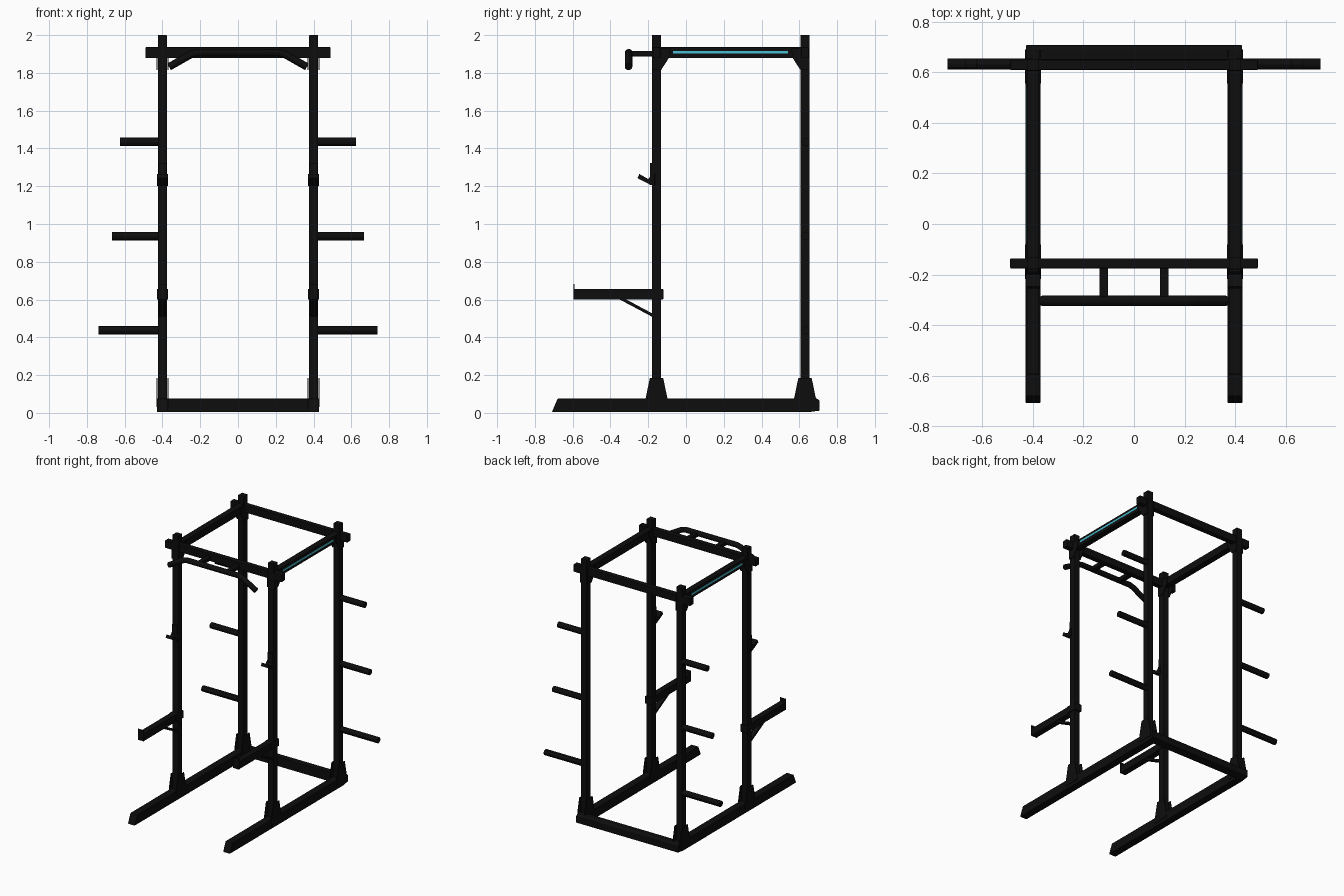
import bpy, bmesh
from mathutils import Vector

cube = bpy.data.objects.get("Cube")
if cube:
    bpy.data.objects.remove(cube, do_unlink=True)


def material(name, colour, rough):
    m = bpy.data.materials.new(name)
    m.use_nodes = True
    m.diffuse_color = colour
    node = m.node_tree.nodes["Principled BSDF"]
    node.inputs["Base Color"].default_value = colour
    node.inputs["Roughness"].default_value = rough
    return m


BLACK = material("black steel", (0.004, 0.004, 0.004, 1), 0.6)
CYAN = material("cyan stripe", (0.07, 0.53, 0.65, 1), 0.6)


def finish(name, bm, mat=BLACK, bevel=0.0):
    bmesh.ops.recalc_face_normals(bm, faces=bm.faces)
    me = bpy.data.meshes.new(name)
    bm.to_mesh(me)
    bm.free()
    me.materials.append(mat)
    ob = bpy.data.objects.new(name, me)
    bpy.context.collection.objects.link(ob)
    if bevel:
        mod = ob.modifiers.new("rounded edges", 'BEVEL')
        mod.width = bevel
        mod.segments = 2
    return ob


def box(name, x, y, z, mat=BLACK, bevel=0.003):
    """Box from (low, high) ranges on each axis."""
    bm = bmesh.new()
    bmesh.ops.create_cube(bm, size=1)
    for v in bm.verts:
        v.co = [r[0] + (c + 0.5) * (r[1] - r[0]) for c, r in zip(v.co, (x, y, z))]
    return finish(name, bm, mat, bevel)


def side_plate(name, profile, x0, x1, bevel=0.0):
    """Extrude a (y, z) profile along x."""
    bm = bmesh.new()
    face = bm.faces.new([bm.verts.new((x0, y, z)) for y, z in profile])
    ext = bmesh.ops.extrude_face_region(bm, geom=[face])["geom"]
    for v in ext:
        if isinstance(v, bmesh.types.BMVert):
            v.co.x = x1
    return finish(name, bm, BLACK, bevel)


def round_bar(name, points, radius):
    """Round tube along a path, with closed ends."""
    cu = bpy.data.curves.new(name, 'CURVE')
    cu.dimensions = '3D'
    cu.bevel_depth = radius
    cu.bevel_resolution = 4
    cu.use_fill_caps = True
    sp = cu.splines.new('POLY')
    sp.points.add(len(points) - 1)
    for p, co in zip(sp.points, points):
        p.co = (*co, 1)
    ob = bpy.data.objects.new(name, cu)
    bpy.context.collection.objects.link(ob)
    bpy.ops.object.select_all(action='DESELECT')
    ob.select_set(True)
    bpy.context.view_layer.objects.active = ob
    bpy.ops.object.convert(target='MESH')
    ob = bpy.context.object
    ob.data.materials.clear()
    ob.data.materials.append(BLACK)
    bpy.ops.object.shade_smooth_by_angle()
    return ob


def around(c, half):
    return (c - half, c + half)


PX, FRONT, REAR, T = 0.4, -0.156, 0.63, 0.024
TOP = (1.879, 1.936)

for s, side in ((-1, "right"), (1, "left")):
    px = s * PX
    wide = around(px, 0.029)
    plates = [around(px + d * 0.029, 0.003) for d in (-1, 1)]

    # Floor rail with a slanted nose
    side_plate(f"{side}_floor_rail",
               [(-0.71, 0.004), (0.66, 0.004), (0.66, 0.075), (-0.68, 0.075)],
               *wide, bevel=0.003)

    # Uprights, foot gussets and top corner gussets
    for label, y, inward in (("front", FRONT, 1), ("rear", REAR, -1)):
        box(f"{side}_{label}_upright", around(px, T), around(y, T), (0.02, 2))
        for i, pl in enumerate(plates):
            side_plate(f"{side}_{label}_foot_gusset_{i}",
                       [(y - 0.061, 0.03), (y + 0.061, 0.03), (y + 0.057, 0.08),
                        (y + 0.035, 0.186), (y - 0.035, 0.186), (y - 0.057, 0.08)], *pl)
            side_plate(f"{side}_{label}_top_gusset_{i}",
                       [(y - inward * T, 1.815), (y + inward * T, 1.815),
                        (y + inward * 0.066, 1.88), (y + inward * 0.074, 1.93),
                        (y - inward * T, 1.93)], *pl)

    # Top side rail and painted stripe
    box(f"{side}_top_rail", around(px, T), (FRONT, REAR), TOP)
    box(f"{side}_stripe", around(s * 0.4245, 0.0015), (-0.07, 0.54), (1.902, 1.916),
        CYAN, 0)

    # Plate storage pegs
    for level, (z, end) in enumerate(((0.437, 0.738), (0.935, 0.668), (1.435, 0.626))):
        round_bar(f"{side}_storage_peg_{level}",
                  [(px, REAR + 0.003, z), (s * end, REAR + 0.003, z)], 0.022)

    # Bar hook: back plate and tilted cradle
    box(f"{side}_hook_plate", around(px, 0.022), (-0.19, FRONT), (1.21, 1.323), bevel=0.002)
    side_plate(f"{side}_hook_cradle",
               [(-0.165, 1.2), (-0.19, 1.208), (-0.257, 1.243), (-0.247, 1.265),
                (-0.2, 1.238), (-0.18, 1.262), (-0.165, 1.265)], *wide, bevel=0.002)

    # Safety arm with end lip, sleeve and diagonal brace
    box(f"{side}_safety_arm", around(px, T), (-0.592, FRONT), (0.6, 0.656))
    box(f"{side}_safety_lip", around(px, T), (-0.596, -0.59), (0.6, 0.682), bevel=0)
    box(f"{side}_safety_sleeve", wide, (-0.21, -0.12), (0.6, 0.656))
    side_plate(f"{side}_safety_brace",
               [(-0.36, 0.605), (-0.325, 0.605), (-0.17, 0.522), (-0.17, 0.504)],
               *around(px, 0.02), bevel=0.002)

    # Arm holding the pull-up bar
    box(f"{side}_pull_up_bracket", around(s * 0.12, 0.0175), (-0.3, FRONT),
        (1.888, 1.917))

# Cross members
box("front_top_crossbar", (-0.49, 0.49), around(FRONT, 0.02), TOP)
box("rear_top_crossbar", (-0.49, 0.49), around(REAR, 0.02), TOP)
side_plate("rear_floor_beam",
           [(0.65, 0.004), (0.708, 0.012), (0.708, 0.063), (0.695, 0.075), (0.65, 0.075)],
           -0.428, 0.428, bevel=0.003)

# Pull-up bar with angled grips
path = [(-0.365, 1.832), (-0.25, 1.897), (-0.215, 1.907),
        (0.215, 1.907), (0.25, 1.897), (0.365, 1.832)]
round_bar("pull_up_bar", [Vector((x, -0.304, z)) for x, z in path], 0.02)
